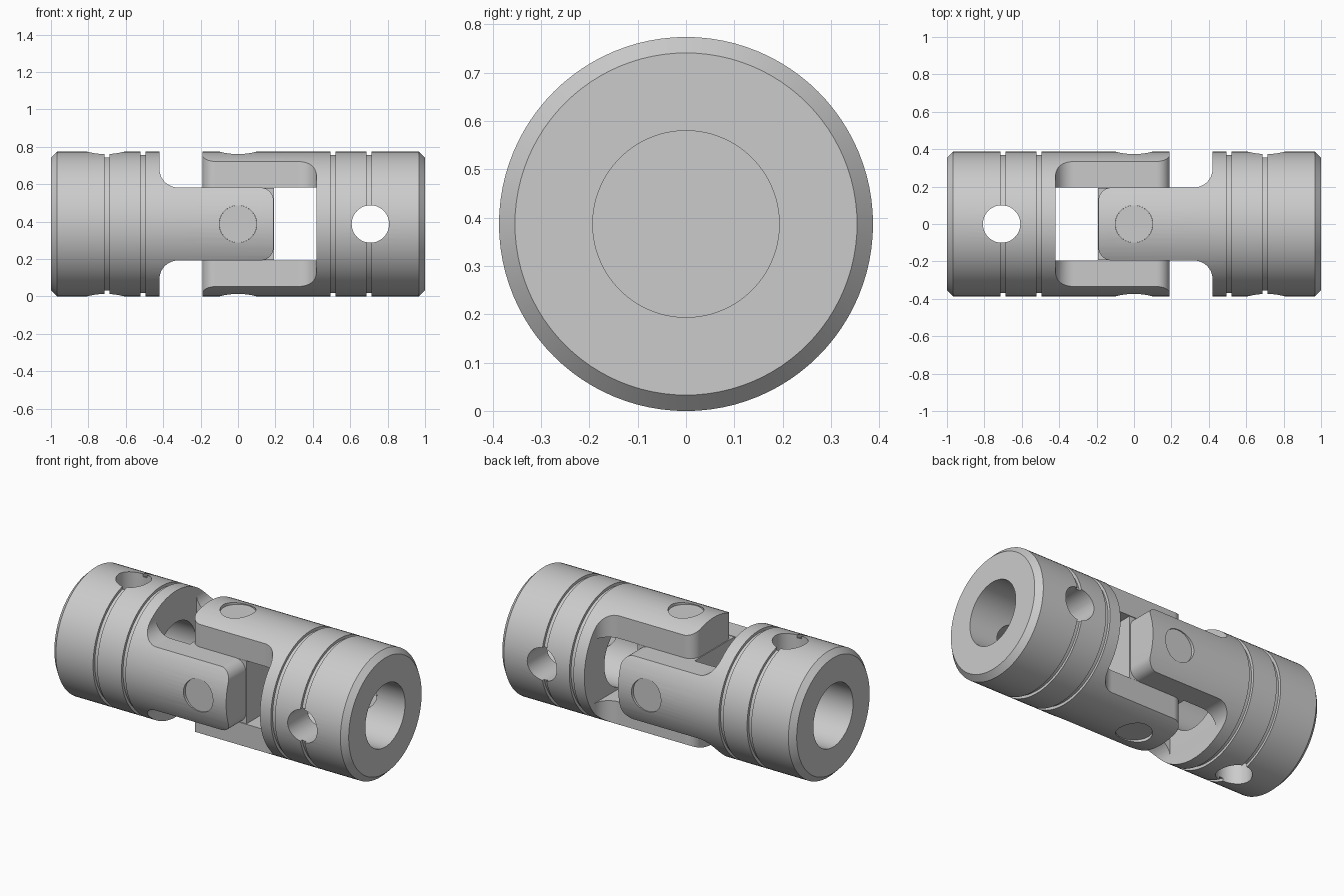
import bpy, bmesh
from math import sin, cos, pi, radians
from mathutils import Matrix, Vector

if "Cube" in bpy.data.objects:
    bpy.data.objects.remove(bpy.data.objects["Cube"])

R, BORE, PIN, HALF = 0.387, 0.193, 0.1, 0.195
SEG = 96


def make(name, bm):
    bmesh.ops.remove_doubles(bm, verts=bm.verts, dist=1e-6)
    bmesh.ops.recalc_face_normals(bm, faces=bm.faces)
    me = bpy.data.meshes.new(name)
    bm.to_mesh(me)
    bm.free()
    ob = bpy.data.objects.new(name, me)
    bpy.context.collection.objects.link(ob)
    return ob


def lathe_x(name, profile):
    # closed (x, r) profile revolved around the x axis
    bm = bmesh.new()
    rings = [[bm.verts.new((x, r * cos(2 * pi * i / SEG), r * sin(2 * pi * i / SEG)))
              for x, r in profile] for i in range(SEG)]
    n = len(profile)
    for i in range(SEG):
        a, b = rings[i], rings[(i + 1) % SEG]
        for j in range(n):
            k = (j + 1) % n
            bm.faces.new((a[j], a[k], b[k], b[j]))
    return make(name, bm)


def cylinder(name, radius, length, axis, x=0.0):
    bm = bmesh.new()
    turn = Matrix.Rotation(pi / 2, 4, 'X') if axis == 'Y' else Matrix()
    bmesh.ops.create_cone(bm, cap_ends=True, segments=64, radius1=radius, radius2=radius,
                          depth=length, matrix=Matrix.Translation((x, 0, 0)) @ turn)
    return make(name, bm)


def box(name, lo, hi):
    bm = bmesh.new()
    lo, hi = Vector(lo), Vector(hi)
    size = Matrix.Diagonal((*(hi - lo), 1))
    bmesh.ops.create_cube(bm, size=1, matrix=Matrix.Translation((lo + hi) / 2) @ size)
    return make(name, bm)


def prism_y(name, pts, half):
    bm = bmesh.new()
    face = bm.faces.new([bm.verts.new((x, -half, z)) for x, z in pts])
    ext = bmesh.ops.extrude_face_region(bm, geom=[face])
    moved = [v for v in ext['geom'] if isinstance(v, bmesh.types.BMVert)]
    bmesh.ops.translate(bm, verts=moved, vec=(0, 2 * half, 0))
    return make(name, bm)


def arc(cx, cz, r, a0, a1, n=10):
    angles = [radians(a0 + (a1 - a0) * i / n) for i in range(n + 1)]
    return [(cx + r * cos(a), cz + r * sin(a)) for a in angles]


def boolean(ob, cutter, op):
    cutter.hide_render = True
    mod = ob.modifiers.new("cut", 'BOOLEAN')
    mod.object, mod.operation, mod.solver = cutter, op, 'EXACT'
    bpy.context.view_layer.objects.active = ob
    bpy.ops.object.modifier_apply(modifier=mod.name)
    bpy.data.objects.remove(cutter)


# yoke blank: bored sleeve with chamfered end and two ring grooves
G = R - 0.017
profile = [(-1, BORE), (-1, R - 0.033), (-0.967, R)]
for g in (-0.7, -0.508):
    profile += [(g - 0.014, R), (g - 0.014, G), (g + 0.014, G), (g + 0.014, R)]
profile += [(0.3, R), (0.3, BORE)]
left_yoke = lathe_x("left_yoke", profile)

# arm outline: filleted root, rounded tip
lower = ([(-1.1, -0.5), (-0.42, -0.5)] + arc(-0.32, -HALF - 0.1, 0.1, 180, 90)
         + arc(0.12, -HALF + 0.07, 0.07, -90, 0))
outline = lower + [(x, -z) for x, z in reversed(lower)]
boolean(left_yoke, prism_y("outline", outline, 0.6), 'INTERSECT')

# slot between the arms, pin hole, cross hole
boolean(left_yoke, box("slot", (-0.42, -HALF, -0.6), (0.5, HALF, 0.6)), 'DIFFERENCE')
boolean(left_yoke, cylinder("pin_hole", PIN, 1, 'Y'), 'DIFFERENCE')
boolean(left_yoke, cylinder("cross_hole", PIN, 1, 'Z', -0.708), 'DIFFERENCE')

# opposite yoke, turned a quarter around the shaft
right_yoke = left_yoke.copy()
right_yoke.data = left_yoke.data.copy()
right_yoke.name = "right_yoke"
bpy.context.collection.objects.link(right_yoke)
right_yoke.data.transform(Matrix.Rotation(pi, 4, 'Z') @ Matrix.Rotation(pi / 2, 4, 'X'))

# centre block and pins
hub = box("centre_block", (-0.193,) * 3, (0.193,) * 3)
pin_y = cylinder("pin_across", PIN - 0.0005, 0.738, 'Y')
pin_z = cylinder("pin_upright", PIN - 0.0005, 0.738, 'Z')

bpy.ops.object.select_all(action='DESELECT')
for ob in (left_yoke, right_yoke, hub, pin_y, pin_z):
    ob.data.transform(Matrix.Translation((0, 0, R)))
    ob.select_set(True)
bpy.context.view_layer.objects.active = left_yoke
bpy.ops.object.shade_smooth_by_angle(angle=radians(25))
